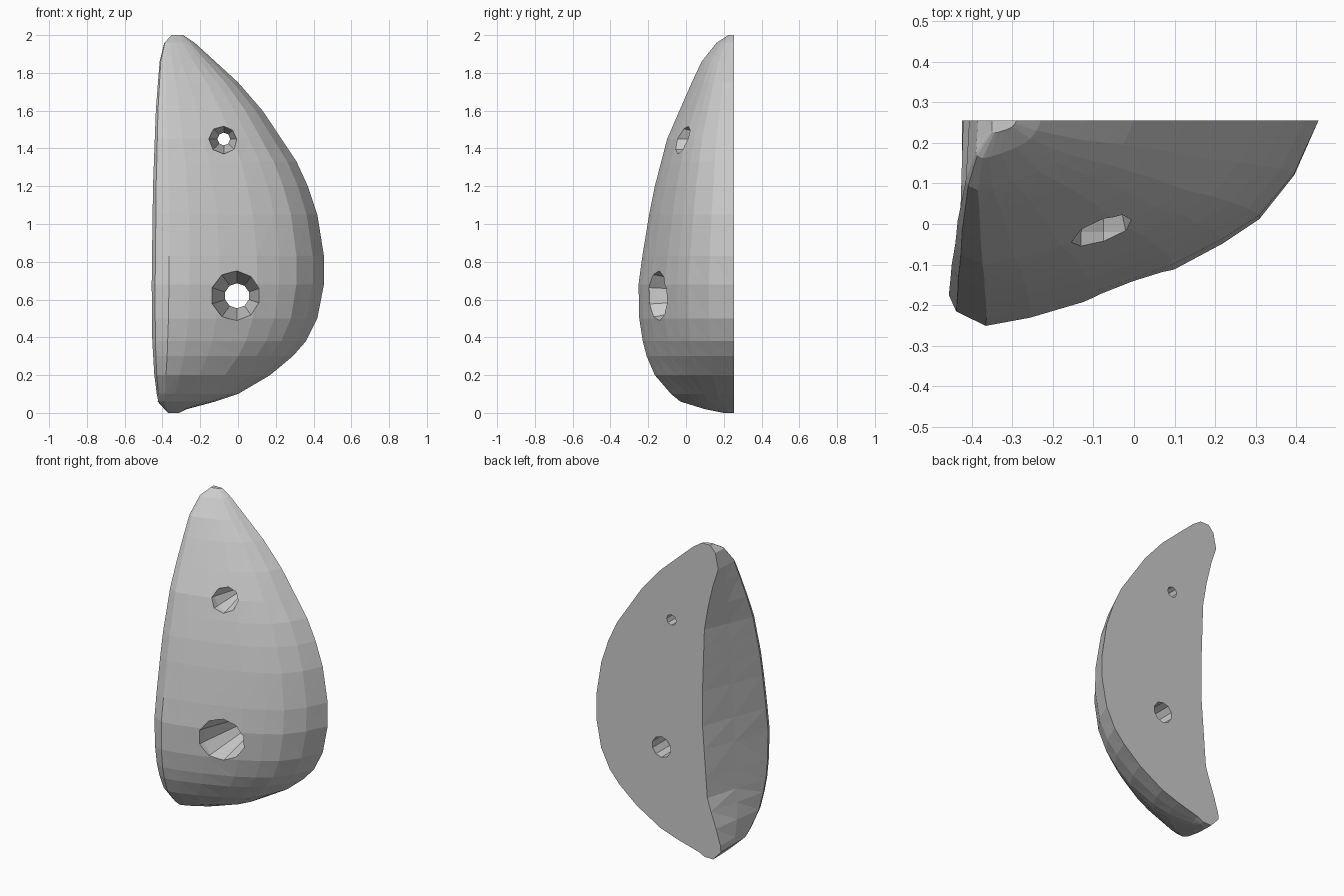
import bpy, bmesh
from mathutils import Matrix

cube = bpy.data.objects.get("Cube")
if cube:
    bpy.data.objects.remove(cube)

BACK = 0.255

grey = bpy.data.materials.new("warm_grey_resin")
grey.use_nodes = True
grey.diffuse_color = (0.6, 0.6, 0.6, 1)
grey.node_tree.nodes["Principled BSDF"].inputs["Base Color"].default_value = (0.6, 0.6, 0.6, 1)

# Outline curves over height: (z, value)
RIGHT = [(0, -.31), (.02, -.27), (.06, -.12), (.1, 0), (.2, .17), (.3, .29), (.38, .36), (.5, .42),
         (.68, .455), (.83, .455), (1.05, .42), (1.2, .37), (1.33, .31), (1.45, .23),
         (1.6, .13), (1.75, 0), (1.86, -.12), (1.96, -.23), (2, -.29)]
LEFT = [(0, -.37), (.05, -.42), (.15, -.44), (.4, -.455), (.7, -.457), (1.2, -.45),
        (1.6, -.435), (1.8, -.42), (1.92, -.41), (1.98, -.38), (2, -.35)]
FRONT = [(0, .2), (.02, .1), (.06, -.03), (.15, -.14), (.27, -.2), (.44, -.245), (.66, -.254),
         (.95, -.215), (1.2, -.165), (1.45, -.1), (1.68, 0), (1.85, .075), (1.97, .17), (2, .225)]
SCOOP = [(0, -.37), (.06, -.425), (.12, -.42), (.37, -.33), (.9, -.29), (1.5, -.31),
         (1.75, -.37), (1.87, -.41), (1.98, -.38), (2, -.35)]
# Cross-section from rim to right edge: (width fraction, depth fraction)
SECTION = [(0, .85), (.02, .93), (.1, 1), (.22, .96), (.39, .87), (.61, .725),
           (.74, .6), (.84, .48), (.935, .265), (1, 0)]


def sample(curve, z):
    for (z0, a), (z1, b) in zip(curve, curve[1:]):
        if z <= z1:
            return a + (b - a) * (z - z0) / (z1 - z0)
    return curve[-1][1]


def make_object(name, bm):
    bmesh.ops.recalc_face_normals(bm, faces=bm.faces)
    mesh = bpy.data.meshes.new(name)
    bm.to_mesh(mesh)
    bm.free()
    mesh.materials.append(grey)
    obj = bpy.data.objects.new(name, mesh)
    bpy.context.collection.objects.link(obj)
    return obj


# Body: stacked cross-sections joined into a closed skin
bm = bmesh.new()
rings = []
for z, right in RIGHT:
    left, scoop = sample(LEFT, z), sample(SCOOP, z)
    depth = BACK - sample(FRONT, z)
    pts = [(scoop, BACK), (scoop * .52 + left * .48, BACK - depth * .42)]
    pts += [(left + u * (right - left), BACK - v * depth) for u, v in SECTION]
    rings.append([bm.verts.new((x, y, z)) for x, y in pts])
count = len(rings[0])
for low, high in zip(rings, rings[1:]):
    for i in range(count):
        j = (i + 1) % count
        bm.faces.new((low[i], low[j], high[j], high[i]))
bm.faces.new(rings[0])
bm.faces.new(rings[-1])
bmesh.ops.triangulate(bm, faces=bm.faces, quad_method='BEAUTY')
body = make_object("climbing_hold_body", bm)


# Bolt holes: a tapered countersink running into a straight bore
def bolt_cutter(name, x, z, surface, mouth, bore, sides):
    bm = bmesh.new()
    seat = BACK - .13
    slope = (mouth - bore) / (seat - surface)
    start = surface - .12
    for y0, y1, r0, r1 in ((start, seat, bore + slope * .4 * (seat - start) + mouth * .3, bore),):
        profile = [(start, mouth * 1.08), (surface, mouth), (seat, bore), (BACK + .1, bore)]
    loops = []
    for y, r in profile:
        ring = bmesh.ops.create_circle(bm, segments=sides, radius=r)["verts"]
        bmesh.ops.transform(bm, verts=ring, matrix=Matrix.Translation((x, y, z))
                            @ Matrix.Rotation(1.5708, 4, 'X'))
        loops.append(ring)
    for a, b in zip(loops, loops[1:]):
        for i in range(sides):
            j = (i + 1) % sides
            bm.faces.new((a[i], a[j], b[j], b[i]))
    bm.faces.new(loops[0])
    bm.faces.new(loops[-1])
    cutter = make_object(name, bm)
    cutter.hide_render = True
    return cutter


bpy.context.view_layer.objects.active = body
for cutter in (bolt_cutter("lower_bolt_cutter", -.005, .62, -.155, .135, .066, 10),
               bolt_cutter("upper_bolt_cutter", -.075, 1.45, -.02, .078, .034, 8)):
    mod = body.modifiers.new("bolt_hole", 'BOOLEAN')
    mod.operation = 'DIFFERENCE'
    mod.solver = 'EXACT'
    mod.object = cutter
    bpy.ops.object.modifier_apply(modifier=mod.name)
    bpy.data.objects.remove(cutter)
